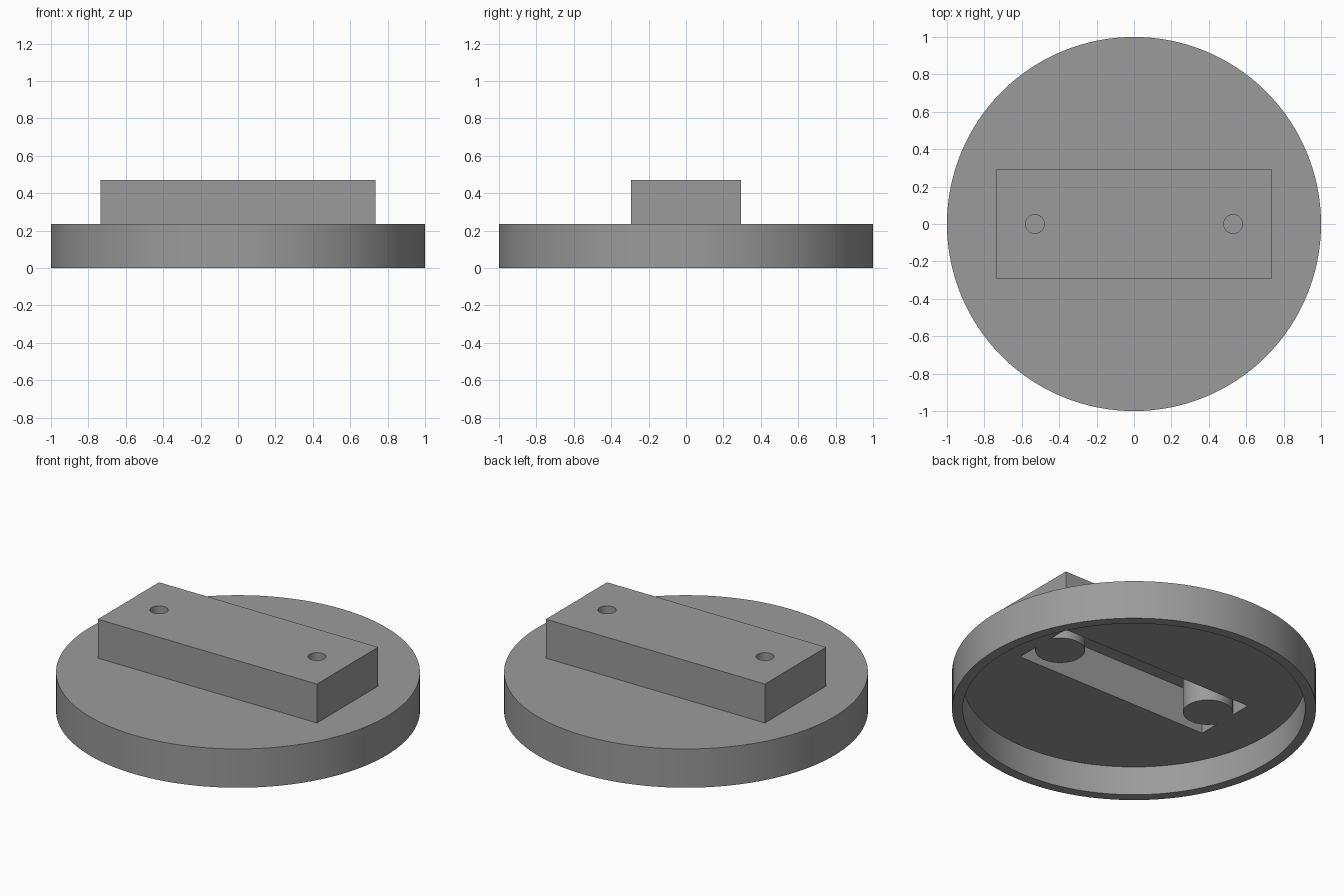
import bpy
import math

if "Cube" in bpy.data.objects:
    bpy.data.objects.remove(bpy.data.objects["Cube"])

RIM_H, FLOOR_Z, CEIL_Z, TOP_Z = 0.235, 0.176, 0.412, 0.471
POST_X = 0.53

grey = bpy.data.materials.new("mid grey")
grey.diffuse_color = (0.33, 0.33, 0.33, 1)
grey.use_nodes = True
grey.node_tree.nodes["Principled BSDF"].inputs["Base Color"].default_value = grey.diffuse_color


def cylinder(name, radius, z0, z1, x=0.0, sides=96):
    bpy.ops.mesh.primitive_cylinder_add(vertices=sides, radius=radius, depth=z1 - z0,
                                        location=(x, 0, (z0 + z1) / 2))
    obj = bpy.context.object
    obj.name = name
    return obj


def box(name, half_x, half_y, z0, z1):
    bpy.ops.mesh.primitive_cube_add(size=1, location=(0, 0, (z0 + z1) / 2))
    obj = bpy.context.object
    obj.name = name
    obj.scale = (2 * half_x, 2 * half_y, z1 - z0)
    bpy.ops.object.transform_apply(location=False, rotation=False, scale=True)
    return obj


def combine(target, tool, operation):
    """Apply a boolean and discard the tool."""
    mod = target.modifiers.new("boolean", 'BOOLEAN')
    mod.operation, mod.object, mod.solver = operation, tool, 'EXACT'
    bpy.context.view_layer.objects.active = target
    bpy.ops.object.modifier_apply(modifier=mod.name)
    bpy.data.objects.remove(tool)


# Round cap with the raised bar on top
cap = cylinder("round_cap_with_bar", 1.0, 0, RIM_H, sides=128)
combine(cap, box("bar", 0.735, 0.293, 0.2, TOP_Z), 'UNION')

# Pocket inside the bar, leaving two solid posts standing in it
pocket = box("pocket", 0.652, 0.195, 0.1, CEIL_Z)
for x in (-POST_X, POST_X):
    combine(pocket, cylinder("post", 0.137, 0, 0.6, x, 64), 'DIFFERENCE')
combine(cap, pocket, 'DIFFERENCE')

# Hollow underside inside the rim
combine(cap, cylinder("recess", 0.941, -0.1, FLOOR_Z, sides=128), 'DIFFERENCE')

# Blind screw holes from the top into the posts
for x in (-POST_X, POST_X):
    combine(cap, cylinder("screw_hole", 0.05, RIM_H, 0.6, x, 48), 'DIFFERENCE')

# Finish: one colour, smooth curved walls with crisp edges
cap.data.materials.clear()
cap.data.materials.append(grey)
for poly in cap.data.polygons:
    poly.material_index = 0
bpy.ops.object.select_all(action='DESELECT')
cap.select_set(True)
bpy.context.view_layer.objects.active = cap
bpy.ops.object.shade_smooth_by_angle(angle=math.radians(30))
